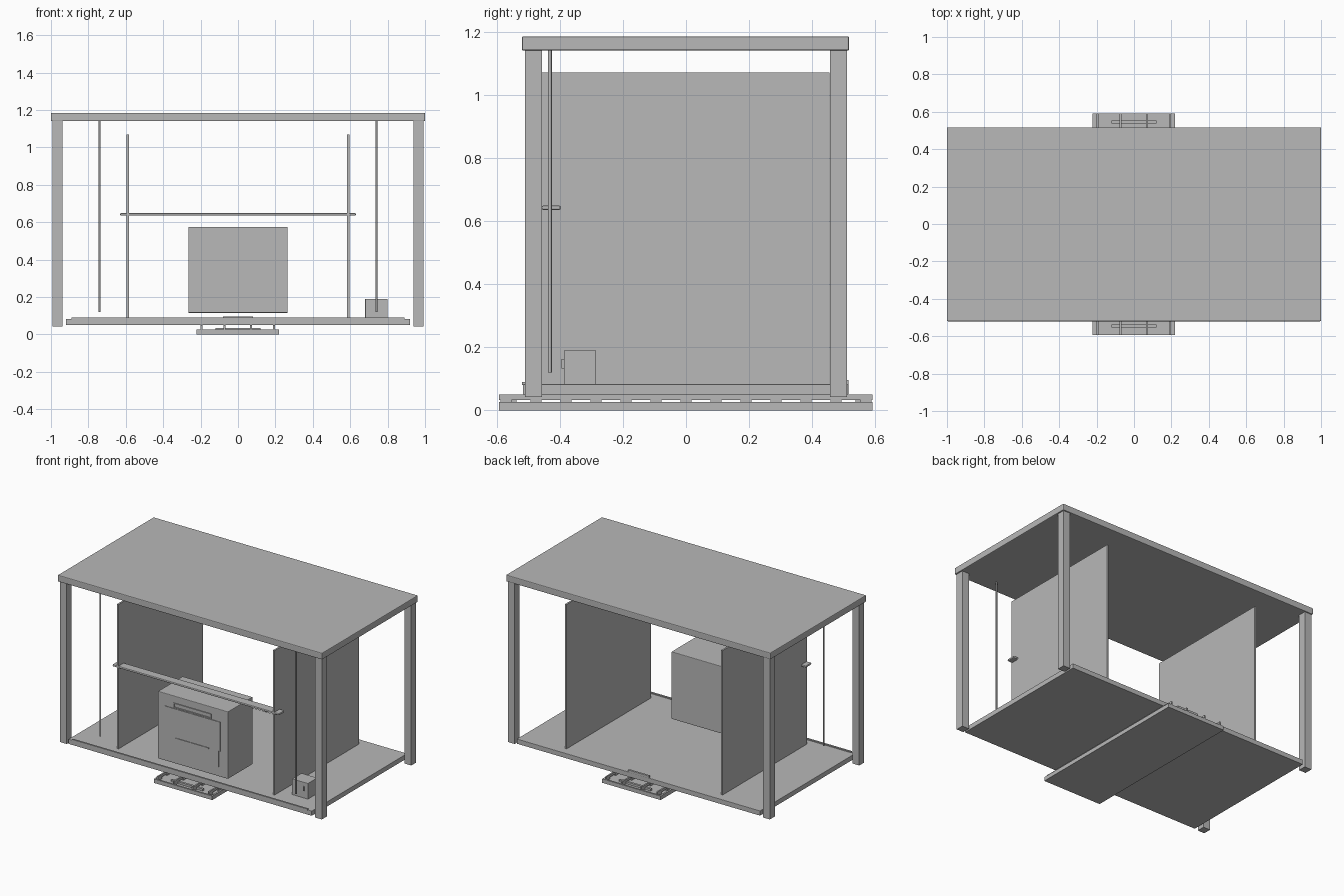
import bpy
import bmesh
from mathutils import Vector

default = bpy.data.objects.get("Cube")
if default:
    bpy.data.objects.remove(default, do_unlink=True)

# Single neutral finish
grey = bpy.data.materials.new("neutral_grey")
grey.use_nodes = True
colour = (0.48, 0.48, 0.48, 1)
grey.diffuse_color = colour
grey.node_tree.nodes["Principled BSDF"].inputs["Base Color"].default_value = colour


def finish(name, bm, bevel=0):
    mesh = bpy.data.meshes.new(name)
    bmesh.ops.recalc_face_normals(bm, faces=bm.faces)
    bm.to_mesh(mesh)
    bm.free()
    mesh.materials.append(grey)
    obj = bpy.data.objects.new(name, mesh)
    bpy.context.collection.objects.link(obj)
    if bevel:
        mod = obj.modifiers.new("soft_edges", "BEVEL")
        mod.width = bevel
        mod.segments = 2
    return obj


def add_box(bm, x, y, z):
    """Box given by its (min, max) range on each axis."""
    verts = bmesh.ops.create_cube(bm, size=1)["verts"]
    for v in verts:
        v.co = Vector(r[0] if c < 0 else r[1] for c, r in zip(v.co, (x, y, z)))


def box(name, x, y, z, bevel=0):
    bm = bmesh.new()
    add_box(bm, x, y, z)
    return finish(name, bm, bevel)


def centred(c, half):
    return (c - half, c + half)


def frame(name, x, y, z, w):
    """Rectangular rim lying in the xy plane."""
    bm = bmesh.new()
    for rx, ry in ((x, (y[0], y[0] + w)), (x, (y[1] - w, y[1])),
                   ((x[0], x[0] + w), (y[0] + w, y[1] - w)),
                   ((x[1] - w, x[1]), (y[0] + w, y[1] - w))):
        add_box(bm, rx, ry, z)
    return finish(name, bm)


# Outer shell: roof, floor and corner posts
box("roof", (-1, 1), (-0.52, 0.517), (1.14, 1.185), 0.005)
box("floor", (-0.92, 0.92), (-0.517, 0.514), (0.05, 0.083), 0.002)
box("front_floor_lip", (-0.89, 0.89), (-0.52, -0.508), (0.08, 0.09))
box("rear_floor_pull", (-0.08, 0.08), (0.5, 0.515), (0.08, 0.097), 0.002)
for sx, side in ((-1, "right"), (1, "left")):
    for sy, end in ((-1, "front"), (1, "rear")):
        box(f"{end}_{side}_post", centred(sx * 0.965, 0.026),
            centred(sy * 0.483, 0.027), (0.042, 1.142))
    # Inner partition and hanging rod on each side
    box(f"{side}_partition", centred(sx * 0.59, 0.006), (-0.457, 0.455), (0.08, 1.07))
    bm = bmesh.new()
    bmesh.ops.create_cone(bm, cap_ends=True, segments=16, radius1=0.006,
                          radius2=0.006, depth=1.02)
    bmesh.ops.translate(bm, verts=bm.verts, vec=(sx * 0.74, -0.431, 0.63))
    finish(f"{side}_hanging_rod", bm)

# Crossbar
box("crossbar", (-0.63, 0.63), (-0.457, -0.397), (0.635, 0.649), 0.005)

# Central cabinet with a recessed handle
front = -0.487
box("cabinet", (-0.265, 0.265), (front, -0.22), (0.115, 0.575), 0.004)
bm = bmesh.new()
for x, z in (((-0.145, 0.14), (0.522, 0.528)), ((-0.145, 0.14), (0.495, 0.501)),
             ((-0.145, -0.139), (0.501, 0.522)), ((0.134, 0.14), (0.501, 0.522))):
    add_box(bm, x, (front - 0.006, front + 0.01), z)
finish("cabinet_handle_frame", bm)
box("cabinet_upper_panel", (-0.21, 0.207), (front - 0.004, front + 0.01), (0.29, 0.49))
box("cabinet_lower_panel", (-0.2, 0.198), (front - 0.004, front + 0.01), (0.18, 0.29))
box("cabinet_panel_ridge", (-0.13, 0.125), (front - 0.008, front), (0.287, 0.293))

# Small side box and its knob
box("small_box", (0.68, 0.8), (-0.387, -0.285), (0.08, 0.19), 0.002)
box("small_box_knob", (0.767, 0.775), (-0.394, -0.385), (0.133, 0.163))

# Sliding base tray with rails and rollers
tray_x, tray_y = (-0.222, 0.22), (-0.593, 0.591)
box("tray_plate", tray_x, tray_y, (0, 0.02))
frame("tray_rim", tray_x, tray_y, (0.02, 0.027), 0.012)
rail_positions = (-0.195, -0.073, 0.07, 0.192)
for i, x in enumerate(rail_positions):
    box(f"tray_rail_{i + 1}", centred(x, 0.005), tray_y, (0.033, 0.05))
bm = bmesh.new()
for x in rail_positions:
    for k in range(13):
        add_box(bm, centred(x, 0.005), centred((k - 6) * 0.095, 0.018), (0.019, 0.034))
finish("tray_rail_spacers", bm)
for sy, end in ((-1, "front"), (1, "rear")):
    box(f"{end}_tray_crossbar", (-0.12, 0.12), centred(sy * 0.545, 0.008), (0.019, 0.034))
